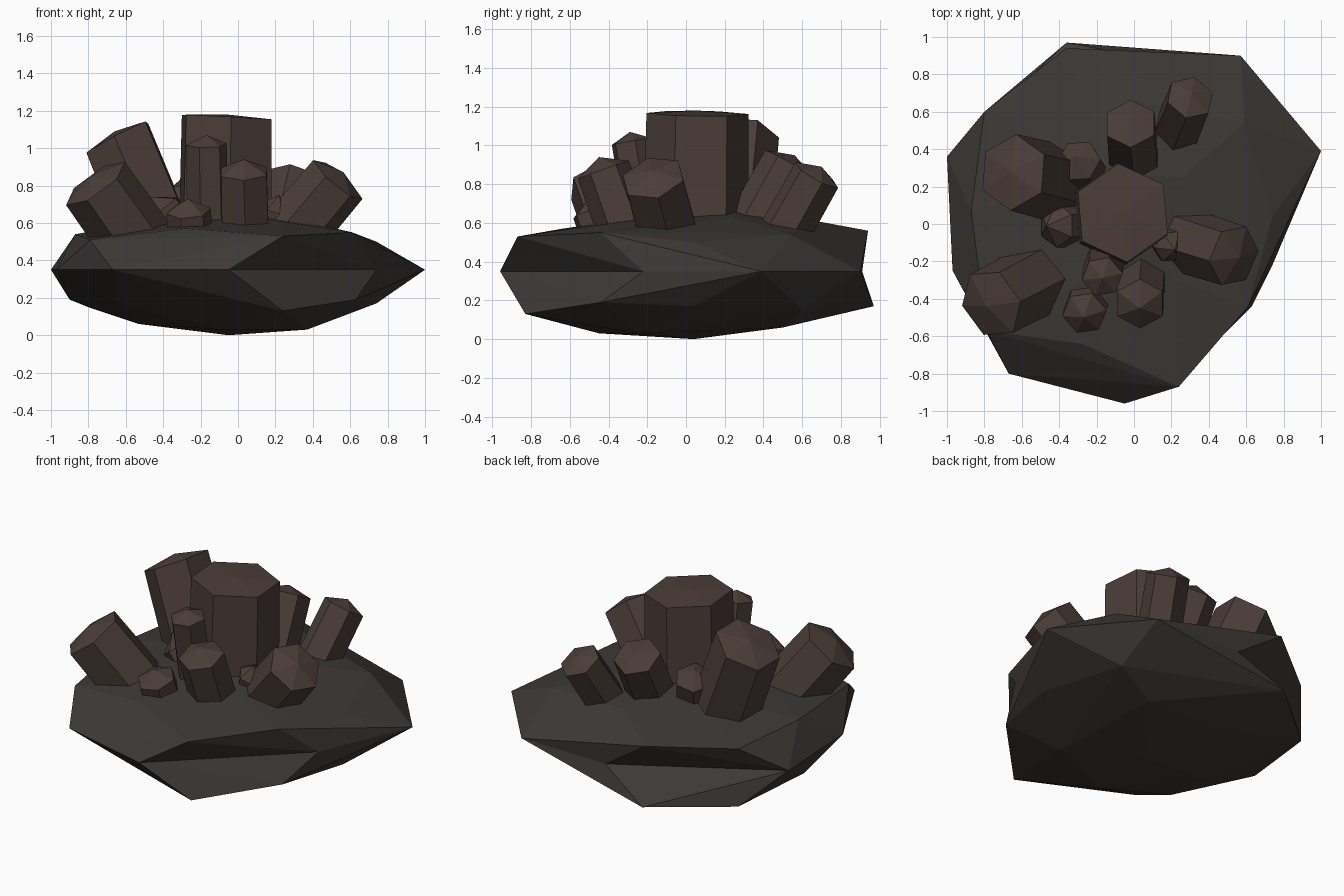
import bpy, bmesh
from math import cos, sin, radians
from mathutils import Vector

if "Cube" in bpy.data.objects:
    bpy.data.objects.remove(bpy.data.objects["Cube"])


def material(name, rgb):
    m = bpy.data.materials.new(name)
    m.diffuse_color = (*rgb, 1)
    m.use_nodes = True
    m.node_tree.nodes["Principled BSDF"].inputs["Base Color"].default_value = m.diffuse_color
    return m


ROCK = material("dark_rock", (0.046, 0.041, 0.037))
CRYSTAL = material("brown_crystal", (0.071, 0.047, 0.040))


def finish(bm, name, mat):
    bmesh.ops.recalc_face_normals(bm, faces=bm.faces)
    me = bpy.data.meshes.new(name)
    bm.to_mesh(me)
    bm.free()
    me.materials.append(mat)
    ob = bpy.data.objects.new(name, me)
    bpy.context.collection.objects.link(ob)
    return ob


def hull(name, points):
    bm = bmesh.new()
    for p in points:
        bm.verts.new(p)
    res = bmesh.ops.convex_hull(bm, input=bm.verts[:])
    inner = [v for v in res["geom_interior"] if isinstance(v, bmesh.types.BMVert)]
    bmesh.ops.delete(bm, geom=inner, context='VERTS')
    return finish(bm, name, ROCK)


# Rock: two faceted halves meeting at an uneven waist
waist = [(x, y, 0.35) for x, y in (
    (1, .39), (.57, .9), (-.05, .91), (-1, .36), (-.97, -.25),
    (-.67, -.8), (-.05, -.96), (.74, -.22))]
upper = [(.24, -.87, .53), (.61, -.44, .55), (.74, .04, .50), (.59, .54, .54),
         (-.02, .67, .61), (-.36, .94, .56), (-.80, .60, .53), (-.87, .07, .54),
         (-.79, -.57, .51), (-.28, -.64, .57), (.26, .25, .63), (-.1, .27, .675),
         (-.45, .1, .61), (-.25, -.3, .62), (.22, -.3, .61), (-.03, .04, .66)]
lower = [(.24, -.83, .13), (.63, -.44, .19), (.74, .04, .17), (.6, .6, .15),
         (.1, .68, .15), (-.36, .97, .17), (-.8, .6, .15), (-.9, .05, .19),
         (-.64, -.42, .17), (-.26, -.62, .19), (.37, -.25, .03), (.3, .5, .06),
         (-.2, .5, .06), (-.53, 0, .06), (-.1, -.45, .03), (-.05, .04, 0)]
hull("rock_top", waist + upper)
hull("rock_bottom", waist + lower)


def crystal(name, base, tip, r, cap, roll, tilt=0):
    """Six-sided prism from base towards tip, closed by a low, tilted pyramid."""
    base, tip = Vector(base), Vector(tip)
    axis = (tip - base).normalized()
    side = Vector((1, 0, 0))
    side = (side - axis * side.dot(axis)).normalized()
    other = axis.cross(side)
    bm = bmesh.new()
    rings = []
    for centre, rad, t in ((base, r * 1.03, 0), (tip - axis * cap, r, tilt)):
        ring = []
        for i in range(6):
            a = radians(roll + 60 * i)
            ring.append(bm.verts.new(
                centre + rad * (side * cos(a) + other * sin(a)) + axis * t * cos(a)))
        rings.append(ring)
    apex = bm.verts.new(tip)
    lo, hi = rings
    bm.faces.new(lo)
    for i in range(6):
        j = (i + 1) % 6
        bm.faces.new((lo[i], lo[j], hi[j], hi[i]))
        bm.faces.new((hi[i], hi[j], apex))
    return finish(bm, name, CRYSTAL)


# Crystals: name, base, tip, radius, cap height, roll, rim tilt
crystal("crystal_centre", (-.07, .05, .5), (-.06, .06, 1.18), .265, .015, 35, -.01)
crystal("crystal_left_tall", (-.42, .22, .5), (-.66, .28, 1.09), .205, .04, 25, .02)
crystal("crystal_front_left", (-.52, -.30, .47), (-.79, -.44, .85), .195, .05, 15)
crystal("crystal_right", (.28, -.09, .53), (.565, -.18, .87), .17, .05, 0)
crystal("crystal_front", (.04, -.30, .52), (.03, -.45, .94), .14, .07, 30)
crystal("crystal_back", (0, .34, .55), (-.02, .56, .95), .145, .05, 30)
crystal("crystal_back_right", (.22, .48, .5), (.31, .70, .89), .13, .05, 20)
crystal("crystal_front_slim", (-.16, -.20, .55), (-.17, -.29, 1.07), .11, .05, 10)
crystal("crystal_back_left", (-.25, .26, .55), (-.31, .36, .83), .12, .07, 0)
crystal("crystal_left_small", (-.32, .0, .55), (-.47, -.01, .74), .12, .09, 30)
crystal("crystal_front_small", (-.25, -.41, .48), (-.27, -.50, .73), .12, .07, 10)
crystal("crystal_right_small", (.16, -.09, .56), (.22, -.14, .75), .09, .08, 0)
